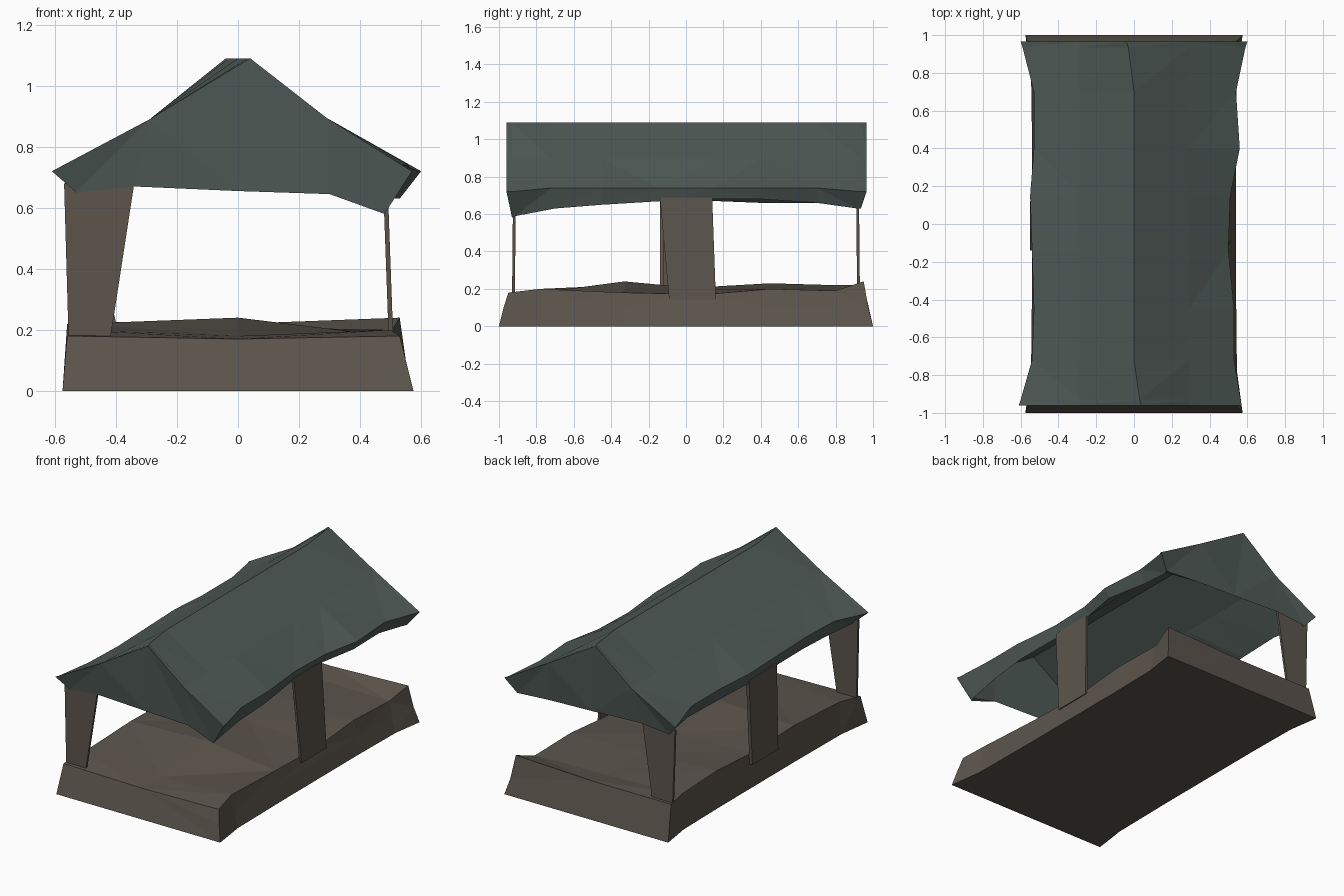
import bpy, bmesh


def material(name, rgb):
    m = bpy.data.materials.new(name)
    m.diffuse_color = (*rgb, 1)
    return m


stone = material("weathered_stone", (0.105, 0.09, 0.072))
teal = material("weathered_roof", (0.08, 0.105, 0.096))


def loft(name, rings, mat):
    """Closed flat-shaded solid through equal-length rings of points."""
    bm = bmesh.new()
    vs = [[bm.verts.new(p) for p in r] for r in rings]
    n = len(rings[0])
    for a, b in zip(vs, vs[1:]):
        for i in range(n):
            j = (i + 1) % n
            bm.faces.new((a[i], a[j], b[j], b[i]))
    bm.faces.new(vs[0])
    bm.faces.new(vs[-1])
    bmesh.ops.triangulate(bm, faces=bm.faces[:])
    bmesh.ops.recalc_face_normals(bm, faces=bm.faces[:])
    me = bpy.data.meshes.new(name)
    bm.to_mesh(me)
    bm.free()
    me.materials.append(mat)
    ob = bpy.data.objects.new(name, me)
    bpy.context.collection.objects.link(ob)
    return ob


# Base slab: y bottom, y top, half width bottom, top heights left / middle / right
base = [
    (-1.00, -0.95, 0.575, 0.18, 0.17, 0.18),
    (-0.78, -0.78, 0.545, 0.20, 0.18, 0.20),
    (-0.33, -0.33, 0.54, 0.22, 0.24, 0.18),
    (0.10, 0.10, 0.54, 0.21, 0.20, 0.17),
    (0.45, 0.45, 0.54, 0.23, 0.21, 0.20),
    (0.80, 0.80, 0.545, 0.22, 0.20, 0.19),
    (1.00, 0.95, 0.575, 0.22, 0.22, 0.24),
]
loft("base_slab", [[(-w, yb, 0), (w, yb, 0), (w - 0.025, (yb + yt) / 2, 0.1),
                    (w - 0.045, yt, r), (0.0, yt, m), (-w + 0.015, yt, l)]
                   for yb, yt, w, l, m, r in base], stone)

# Gabled roof: y bottom, y top, left / right eave x, left / right bottom z,
# ridge x, how far the bottom edge tucks in under the eave
roof = [
    (-0.93, -0.96, -0.61, 0.57, 0.65, 0.58, 0.04, 0.08),
    (-0.91, -0.93, -0.60, 0.565, 0.65, 0.59, 0.03, 0.07),
    (-0.70, -0.72, -0.54, 0.53, 0.65, 0.63, 0.0, 0.03),
    (-0.45, -0.45, -0.53, 0.53, 0.66, 0.65, 0.0, 0.02),
    (-0.12, -0.14, -0.54, 0.50, 0.67, 0.67, 0.0, 0.015),
    (0.15, 0.15, -0.55, 0.51, 0.67, 0.68, 0.0, 0.015),
    (0.40, 0.40, -0.53, 0.56, 0.66, 0.68, 0.0, 0.02),
    (0.70, 0.70, -0.53, 0.54, 0.66, 0.66, 0.0, 0.03),
    (0.915, 0.935, -0.59, 0.59, 0.65, 0.63, -0.03, 0.06),
    (0.935, 0.965, -0.60, 0.60, 0.65, 0.63, -0.04, 0.06),
]


def underside(y, yt):
    """Straight lower edge on the two gable walls, open vault between them."""
    if abs(yt) > 0.95:
        return [(0.3, y, 0.645), (0.0, y, 0.655), (-0.34, y, 0.67)]
    return [(0.29, yt, 0.87), (0.0, yt, 1.06), (-0.29, yt, 0.865)]


def eave_z(x):
    """Corners of the eaves flare out and droop."""
    return 0.72 if abs(x) > 0.56 else 0.74


loft("gable_roof", [[(l + t, yb, zl), (l, yt, eave_z(l)), (-0.29, yt, 0.89),
                     (rx, yt, 1.09), (0.29, yt, 0.895), (r, yt, eave_z(r)),
                     (r - t - 0.01, yb, zr)] + underside(yb, yt)
                    for yb, yt, l, r, zl, zr, rx, t in roof], teal)


# Thin panel posts, flaring toward the roof
def post(name, bottom, top):
    (x0, x1, y0, y1, z0), (u0, u1, v0, v1, z1) = bottom, top
    loft(name, [[(x0, y0, z0), (x1, y0, z0), (x1, y1, z0), (x0, y1, z0)],
                [(u0, v0, z1), (u1, v0, z1), (u1, v1, z1), (u0, v1, z1)]], stone)


for label, s in (("front", -1), ("back", 1)):
    post(label + "_left_post",
         (-0.555, -0.42, s * 0.93, s * 0.915, 0.16),
         (-0.57, -0.34, s * 0.925, s * 0.91, 0.68))
post("right_middle_post", (0.495, 0.51, -0.09, 0.16, 0.14),
     (0.475, 0.49, -0.14, 0.14, 0.69))
post("left_middle_post", (-0.55, -0.53, -0.14, 0.12, 0.15),
     (-0.54, -0.52, -0.14, 0.14, 0.69))
# Brace fin leaning inward from the left middle post
post("left_brace", (-0.54, -0.39, -0.14, -0.12, 0.18),
     (-0.54, -0.50, -0.14, -0.12, 0.67))
